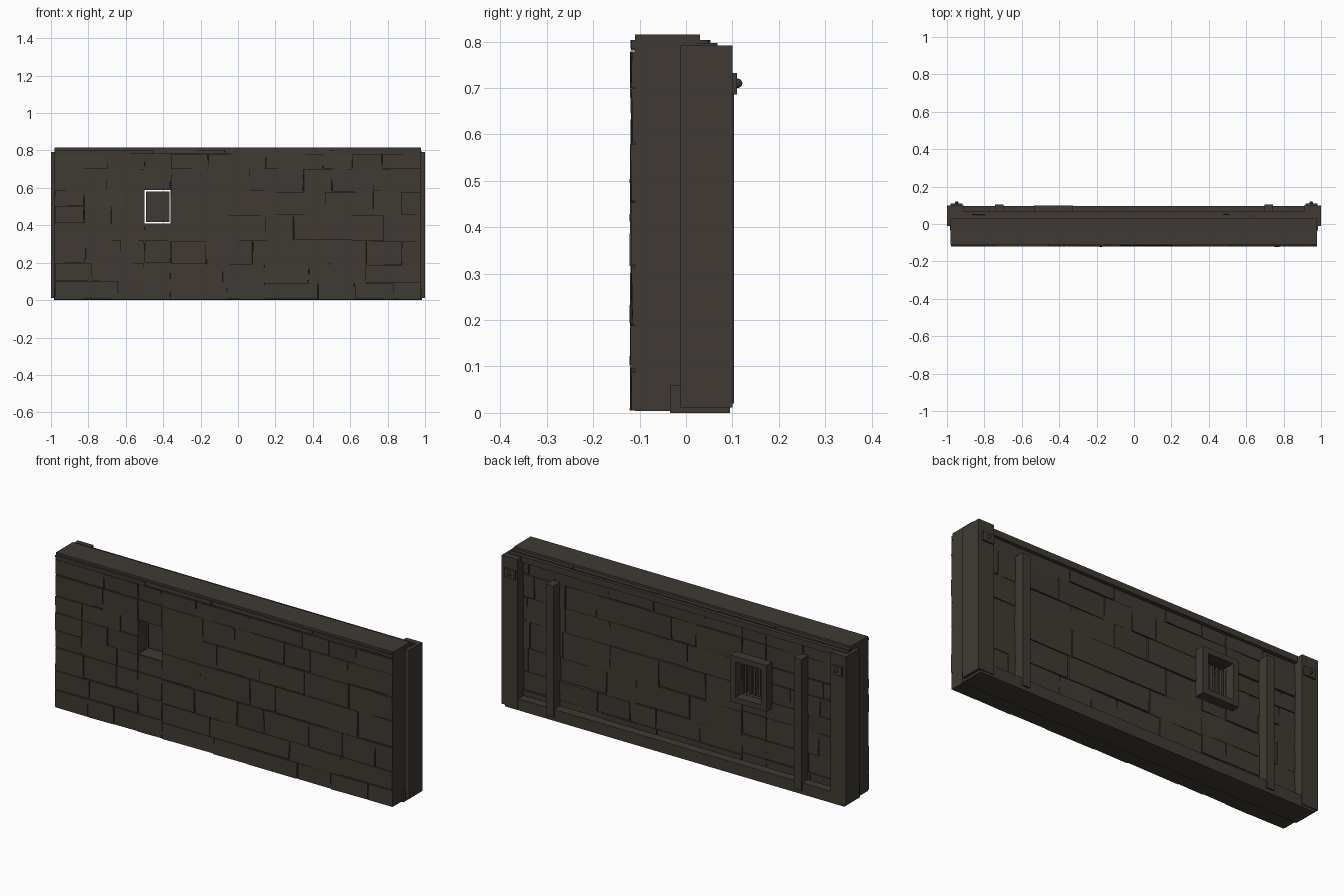
import bpy, bmesh, random

if "Cube" in bpy.data.objects:
    bpy.data.objects.remove(bpy.data.objects["Cube"])

random.seed(7)

mat = bpy.data.materials.new("dark weathered brown")
mat.diffuse_color = (0.05, 0.042, 0.033, 1)
mat.use_nodes = True
mat.node_tree.nodes["Principled BSDF"].inputs["Base Color"].default_value = mat.diffuse_color


def finish(name, bm):
    bmesh.ops.recalc_face_normals(bm, faces=bm.faces)
    me = bpy.data.meshes.new(name)
    bm.to_mesh(me)
    bm.free()
    me.materials.append(mat)
    ob = bpy.data.objects.new(name, me)
    bpy.context.collection.objects.link(ob)
    return ob


def add_box(bm, x0, x1, y0, y1, z0, z1):
    verts = bmesh.ops.create_cube(bm, size=1)["verts"]
    for v in verts:
        v.co = (x0 if v.co.x < 0 else x1, y0 if v.co.y < 0 else y1, z0 if v.co.z < 0 else z1)
    return verts


def boxes(name, *dims):
    bm = bmesh.new()
    for d in dims:
        add_box(bm, *d)
    return finish(name, bm)


# Window opening
WX0, WX1, WZ0, WZ1 = -0.50, -0.36, 0.41, 0.59


def around_hole(x0, x1, z0, z1, hx0, hx1, hz0, hz1, y0, y1):
    """Four boxes that leave a rectangular opening."""
    return [(x0, hx0, y0, y1, z0, z1), (hx1, x1, y0, y1, z0, z1),
            (hx0, hx1, y0, y1, z0, hz0), (hx0, hx1, y0, y1, hz1, z1)]


# Wall core with the opening
boxes("wall_core", *around_hole(-0.98, 0.978, 0.004, 0.815, WX0, WX1, WZ0, WZ1, -0.11, 0.03))


def add_stone(bm, x0, x1, z0, z1, y_in, y_out):
    """A block whose outer face is slightly tilted and uneven."""
    g = 0.0015
    verts = add_box(bm, x0 + g, x1 - g, min(y_in, y_out), max(y_in, y_out), z0 + g, z1 - g)
    base = random.uniform(-0.002, 0.002)
    for v in verts:
        if abs(v.co.y - y_out) < 1e-5:
            v.co.y += base + random.uniform(-0.003, 0.003)
            if x0 > -0.97 and x1 < 0.97 and not (abs(x0 - WX1) < 0.01 or abs(x1 - WX0) < 0.01):
                v.co.x += random.uniform(-0.003, 0.003)


def lay_course(bm, x0, x1, z0, z1, y_in, y_out, lo, hi):
    """One row of stones of varied length."""
    x = x0
    while x < x1 - 1e-4:
        nxt = x + random.uniform(lo, hi)
        if x1 - nxt < lo * 0.7:
            nxt = x1
        dz0, dz1 = (0, 0) if z0 < 0.01 else (random.uniform(-0.004, 0.004), 0)
        add_stone(bm, x, nxt, z0 + dz0, z1 + dz1, y_in, y_out)
        x = nxt


LEFT = [0.004, 0.10, 0.20, 0.32, WZ0, 0.505, WZ1, 0.70, 0.78]
RIGHT = [0.004, 0.09, 0.19, 0.315, 0.455, 0.58, 0.70, 0.78]


def stone_face(name, y_in, y_out):
    bm = bmesh.new()
    for z0, z1 in zip(LEFT, LEFT[1:]):
        beside = WZ0 - 0.001 <= z0 and z1 <= WZ1 + 0.001
        lay_course(bm, -0.98, WX0, z0, z1, y_in, y_out, 0.14, 0.30)
        if not beside:
            add_stone(bm, WX0, WX1, z0, z1, y_in, y_out)
    for z0, z1 in zip(RIGHT, RIGHT[1:]):
        lay_course(bm, WX1, 0.98, z0, z1, y_in, y_out, 0.13, 0.32)
    lay_course(bm, -0.98, 0.98, 0.78, 0.805, y_in, y_out, 0.3, 0.6)
    return finish(name, bm)


stone_face("front_stones", -0.105, -0.117)
stone_face("back_stones", 0.02, 0.049)

# Timber framing on the back
boxes("bottom_beam", (-0.985, 0.985, -0.035, 0.095, 0.0, 0.06))
boxes("top_rail", (-0.982, 0.982, 0.025, 0.068, 0.765, 0.797))
for side, s in (("left", -1), ("right", 1)):
    a, b = sorted((s * 1.0, s * 0.908))
    boxes(side + "_corner_post", (a, b, -0.012, 0.10, 0.012, 0.792))
    c = s * 0.72
    boxes(side + "_back_batten", (c - 0.022, c + 0.022, 0.02, 0.103, 0.02, 0.71))
    # Metal plate and bolt at the post top
    p = s * 0.948
    boxes(side + "_post_plate", (p - 0.032, p + 0.032, 0.098, 0.110, 0.686, 0.732))
    bm = bmesh.new()
    bmesh.ops.create_icosphere(bm, subdivisions=2, radius=0.0105)
    bolt = finish(side + "_bolt", bm)
    bolt.location = (p, 0.111, 0.71)

# Window frame, shutter panel and bars
boxes("window_frame", *around_hole(-0.535, -0.325, 0.378, 0.622, WX0 - 0.003, WX1 + 0.003,
                                   WZ0 - 0.003, WZ1 + 0.003, 0.025, 0.098))
boxes("window_panel", (-0.493, -0.367, -0.04, -0.03, 0.418, 0.582))
boxes("window_bars", *[(x - 0.006, x + 0.006, 0.03, 0.045, 0.418, 0.582)
                       for x in (-0.484, -0.457, -0.43, -0.403, -0.376)])
